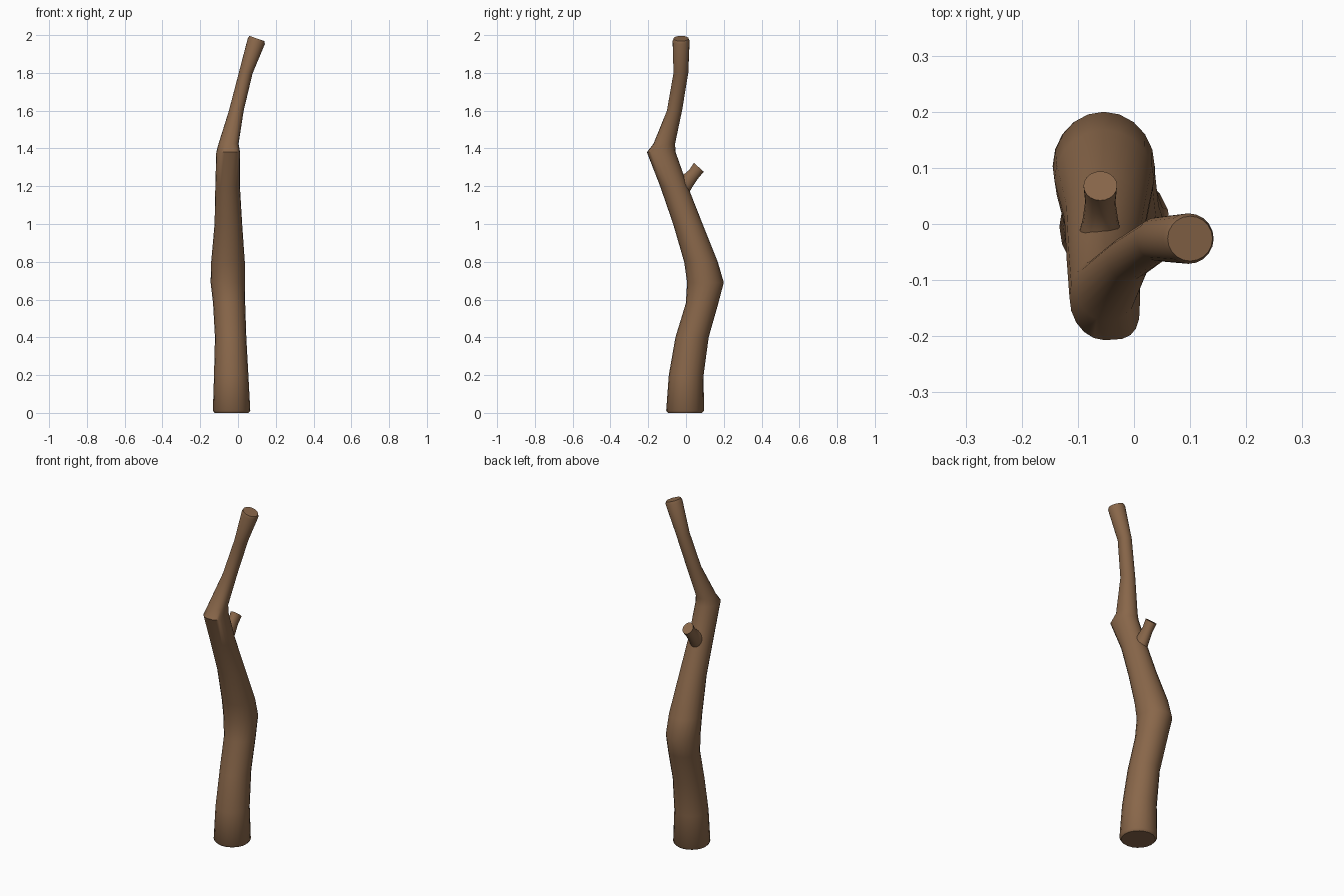
import bpy, bmesh, math

if "Cube" in bpy.data.objects:
    bpy.data.objects.remove(bpy.data.objects["Cube"])

SIDES = 20

bark = bpy.data.materials.new("brown bark")
bark.diffuse_color = (0.25, 0.135, 0.068, 1)
bark.use_nodes = True
bark.node_tree.nodes["Principled BSDF"].inputs["Base Color"].default_value = bark.diffuse_color


def slice_ring(bm, centre, rx, ry, tilt_x=0, tilt_y=0, square=1):
    """One tilted oval slice; square < 1 squares off the front right corner."""
    ring = []
    for i in range(SIDES):
        a = 2 * math.pi * i / SIDES
        c, s = math.cos(a), math.sin(a)
        if c > 0 and s < 0:
            c, s = c ** square, -((-s) ** square)
        dx, dy = c * rx, s * ry
        ring.append(bm.verts.new((centre[0] + dx, centre[1] + dy,
                                  centre[2] + tilt_x * dx + tilt_y * dy)))
    return ring


def skin(name, bm, rings):
    for a, b in zip(rings, rings[1:]):
        for i in range(SIDES):
            j = (i + 1) % SIDES
            bm.faces.new((a[i], a[j], b[j], b[i]))
    bm.faces.new(rings[0][::-1])
    bm.faces.new(rings[-1])
    bmesh.ops.recalc_face_normals(bm, faces=bm.faces)
    mesh = bpy.data.meshes.new(name)
    bm.to_mesh(mesh)
    bm.free()
    mesh.materials.append(bark)
    ob = bpy.data.objects.new(name, mesh)
    bpy.context.collection.objects.link(ob)
    bpy.ops.object.select_all(action='DESELECT')
    ob.select_set(True)
    bpy.context.view_layer.objects.active = ob
    bpy.ops.object.shade_smooth_by_angle(angle=math.radians(45))


# crooked trunk: height, centre x, centre y, half width, half depth
trunk = [
    (0, -.034, -.005, .09, .09),
    (.012, -.034, -.005, .099, .1),
    (.2, -.036, .001, .091, .092),
    (.4, -.039, .032, .083, .088),
    (.58, -.047, .085, .085, .086),
    (.69, -.054, .103, .091, .097),
    (.8, -.053, .079, .089, .089),
    (1.0, -.051, .01, .073, .078),
    (1.2, -.055, -.064, .065, .073),
    (1.38, -.052, -.131, .063, .076),
    (1.425, -.05, -.115, .053, .057),
    (1.6, -.009, -.061, .039, .04),
    (1.8, .041, -.027, .036, .039),
    (1.968, .097, -.026, .045, .045),
    (1.982, .1, -.026, .04, .04),
]
bm = bmesh.new()
rings = []
for z, x, y, rx, ry in trunk:
    tilt = -.35 * max(0, min(1, (z - 1.75) / .2))     # top end is cut askew
    square = 1 - .4 * max(0, 1 - abs(z - 1.38) / .1)  # boxy upper elbow
    rings.append(slice_ring(bm, (x, y, z), rx, ry, tilt, 0, square))
skin("trunk", bm, rings)

# broken side twig with a thick root: height, centre y, half width, half depth, tilt
twig = [
    (1.185, -.05, .045, .05, -1),
    (1.222, .005, .032, .024, -1.4),
    (1.263, .04, .027, .022, -1.1),
    (1.3, .068, .03, .026, -.9),
]
bm = bmesh.new()
skin("twig", bm, [slice_ring(bm, (-.06, y, z), rx, ry, 0, tilt)
                  for z, y, rx, ry, tilt in twig])
